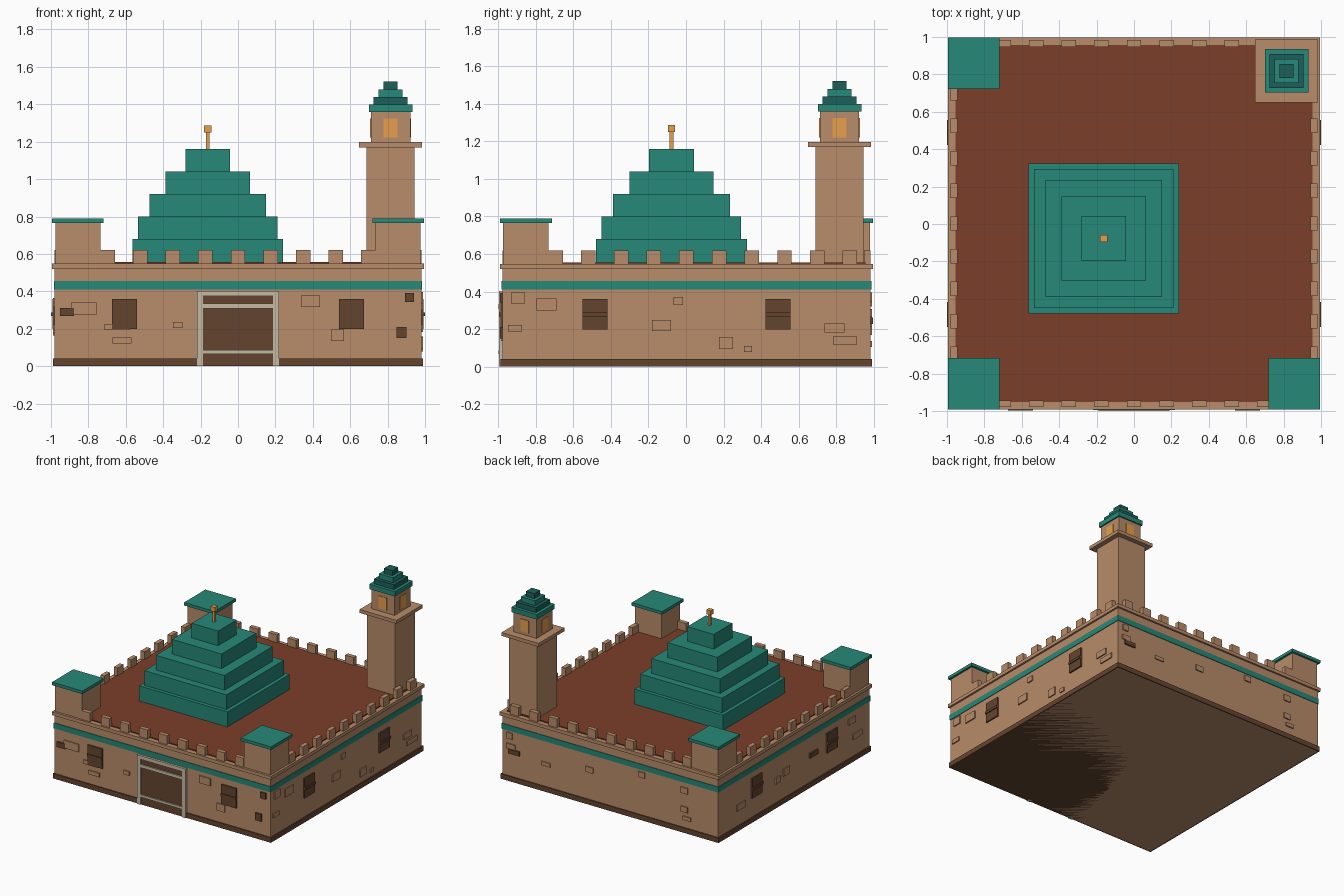
import bpy, bmesh
from mathutils import Matrix, Vector

if "Cube" in bpy.data.objects:
    bpy.data.objects.remove(bpy.data.objects["Cube"])


def srgb(h):
    out = []
    for i in (0, 2, 4):
        c = int(h[i:i + 2], 16) / 255
        out.append(c / 12.92 if c <= 0.04045 else ((c + 0.055) / 1.055) ** 2.4)
    return (*out, 1)


def mat(name, h):
    m = bpy.data.materials.new(name)
    m.diffuse_color = srgb(h)
    m.use_nodes = True
    m.node_tree.nodes["Principled BSDF"].inputs["Base Color"].default_value = m.diffuse_color
    return m


WALL = mat("sandstone", "B88C6A")
DARK = mat("dark brown", "64452F")
TEAL = mat("teal", "268878")
DEEP = mat("deep teal", "1C605A")
ROOF = mat("red brown", "7C3F29")
GOLD = mat("amber", "E89F4C")
TRIM = mat("pale stone", "C6BAA3")
Y_SHIFT = 0.0025  # the front details reach further out than the back


def boxes(name, material, spans):
    """One object from boxes given as ((x0, x1), (y0, y1), (z0, z1))."""
    bm = bmesh.new()
    for span in spans:
        mid = Vector([(a + b) / 2 for a, b in span]) + Vector((0, Y_SHIFT, 0))
        size = Vector([abs(b - a) for a, b in span])
        bmesh.ops.create_cube(bm, size=1, matrix=Matrix.Translation(mid) @ Matrix.Diagonal((*size, 1)))
    me = bpy.data.meshes.new(name)
    bm.to_mesh(me)
    bm.free()
    me.materials.append(material)
    ob = bpy.data.objects.new(name, me)
    bpy.context.collection.objects.link(ob)
    return ob


def block(cx, cy, half, z0, z1):
    return ((cx - half, cx + half), (cy - half, cy + half), (z0, z1))


def plate(side, u0, u1, z0, z1, d0, d1):
    """Box on a wall; u is x (front, back) or y (left, right), d the distance out."""
    return {"front": ((u0, u1), (-d1, -d0), (z0, z1)),
            "back": ((u0, u1), (d0, d1), (z0, z1)),
            "right": ((d0, d1), (u0, u1), (z0, z1)),
            "left": ((-d1, -d0), (u0, u1), (z0, z1))}[side]


# Main hall in stacked layers, the walls standing on the ground inside the plinth
boxes("walls", WALL, [block(0, 0, 0.98, 0, 0.52)])
boxes("plinth", DARK, [block(0, 0, 0.99, 0, 0.04)])
boxes("wall_band", TEAL, [block(0, 0, 0.985, 0.41, 0.455)])
boxes("cornice", WALL, [block(0, 0, 0.995, 0.52, 0.548)])
boxes("roof", ROOF, [block(0, 0, 0.955, 0.54, 0.556)])

# Battlements, with an extra pair beside the tower
merlons = []
for side in ("front", "back", "left", "right"):
    for k in range(-4, 6):
        if k == 5 and side not in ("back", "right"):
            continue
        u = k * 0.1742
        merlons.append(plate(side, u - 0.0385, u + 0.0385, 0.548, 0.62, 0.945, 0.98))
boxes("battlements", WALL, merlons)

# Corner piers on the three corners without the tower
corners = [(-0.856, -0.856), (0.856, -0.856), (-0.856, 0.856)]
boxes("corner_piers", WALL, [block(x, y, 0.121, 0.548, 0.765) for x, y in corners])
boxes("pier_caps", TEAL, [block(x, y, 0.138, 0.765, 0.79) for x, y in corners])

# Stepped dome and finial
DX, DY = -0.162, -0.08
steps = [(0.402, 0.55, 0.68), (0.372, 0.68, 0.8), (0.312, 0.8, 0.92),
         (0.225, 0.92, 1.04), (0.12, 1.04, 1.16)]
boxes("stepped_dome", TEAL, [block(DX, DY, *s) for s in steps])
boxes("finial", GOLD, [block(DX, DY, 0.01, 1.16, 1.25), block(DX, DY, 0.019, 1.25, 1.287)])

# Tower with gallery, lantern and stepped cap
T = 0.816
boxes("tower_shaft", WALL, [block(T, T, 0.128, 0.548, 1.17)])
boxes("tower_gallery", WALL, [block(T, T, 0.168, 1.17, 1.198)])
boxes("lantern", WALL, [block(T, T, 0.105, 1.198, 1.36)])
w, zs = (T - 0.038, T + 0.038), (1.222, 1.324)
lo, hi = (T - 0.11, T - 0.1), (T + 0.1, T + 0.11)
boxes("lantern_windows", GOLD, [(w, lo, zs), (w, hi, zs), (lo, w, zs), (hi, w, zs)])
boxes("tower_cap", TEAL, [block(T, T, 0.116, 1.36, 1.4), block(T, T, 0.064, 1.44, 1.48)])
boxes("tower_cap_dark", DEEP, [block(T, T, 0.091, 1.4, 1.44), block(T, T, 0.038, 1.48, 1.521)])

# Gate: panel, jambs, lintel and cross bars
boxes("gate", DARK, [plate("front", -0.19, 0.19, 0.002, 0.39, 0.97, 0.993)])
boxes("gate_frame", TRIM, [plate("front", -0.22, -0.188, 0, 0.403, 0.97, 0.998),
                           plate("front", 0.188, 0.22, 0, 0.403, 0.97, 0.998),
                           plate("front", -0.19, 0.19, 0.378, 0.403, 0.97, 0.998)])
boxes("gate_bars", TRIM, [plate("front", -0.19, 0.19, a, b, 0.98, 1.0025)
                          for a, b in ((0.308, 0.334), (0.066, 0.086))])

# Windows with a cross bar, two on each of three sides
panes, bars = [], []
for side, c in (("front", 0.607), ("left", 0.487), ("right", 0.487)):
    for u in (-c, c):
        panes.append(plate(side, u - 0.067, u + 0.067, 0.198, 0.36, 0.97, 0.992))
        bars.append(plate(side, u - 0.067, u + 0.067, 0.268, 0.288, 0.98, 1.0))
boxes("windows", DARK, panes)
boxes("window_bars", DARK, bars)

# Raised stones: centre along wall, centre height, width, height
stones = {
    "front": [(-0.825, 0.307, 0.135, 0.064), (-0.645, 0.21, 0.135, 0.032),
              (-0.62, 0.136, 0.1, 0.032), (-0.323, 0.221, 0.05, 0.032),
              (0.388, 0.347, 0.1, 0.06), (0.533, 0.165, 0.07, 0.06)],
    "right": [(-0.898, 0.365, 0.07, 0.064), (-0.745, 0.332, 0.107, 0.064),
              (-0.915, 0.205, 0.075, 0.035), (-0.133, 0.219, 0.1, 0.06),
              (-0.043, 0.35, 0.05, 0.043), (0.21, 0.125, 0.075, 0.064),
              (0.328, 0.093, 0.043, 0.032), (0.79, 0.206, 0.107, 0.048),
              (0.845, 0.139, 0.13, 0.04)],
    "back": [(0.91, 0.37, 0.05, 0.05), (0.9, 0.285, 0.08, 0.04), (0.58, 0.225, 0.08, 0.03),
             (0.185, 0.285, 0.07, 0.045), (-0.287, 0.37, 0.06, 0.045),
             (-0.675, 0.345, 0.065, 0.05), (-0.675, 0.19, 0.06, 0.045), (-0.7, 0.12, 0.07, 0.03)],
    "left": [(0.69, 0.19, 0.11, 0.05), (0.21, 0.22, 0.06, 0.05), (0.1, 0.25, 0.08, 0.06),
             (-0.75, 0.34, 0.09, 0.05), (-0.82, 0.2, 0.12, 0.045)],
}
dark_stones = {
    "front": [(-0.915, 0.29, 0.075, 0.043), (0.917, 0.367, 0.048, 0.05), (0.875, 0.18, 0.053, 0.06)],
    "back": [(0.87, 0.245, 0.1, 0.035)],
    "left": [(-0.25, 0.26, 0.1, 0.04)],
}
for name, material, table, out in (("raised_stones", WALL, stones, 0.9895),
                                   ("dark_stones", DARK, dark_stones, 0.993)):
    boxes(name, material, [plate(s, u - a / 2, u + a / 2, z - h / 2, z + h / 2, 0.97, out)
                           for s, rows in table.items() for u, z, a, h in rows])
